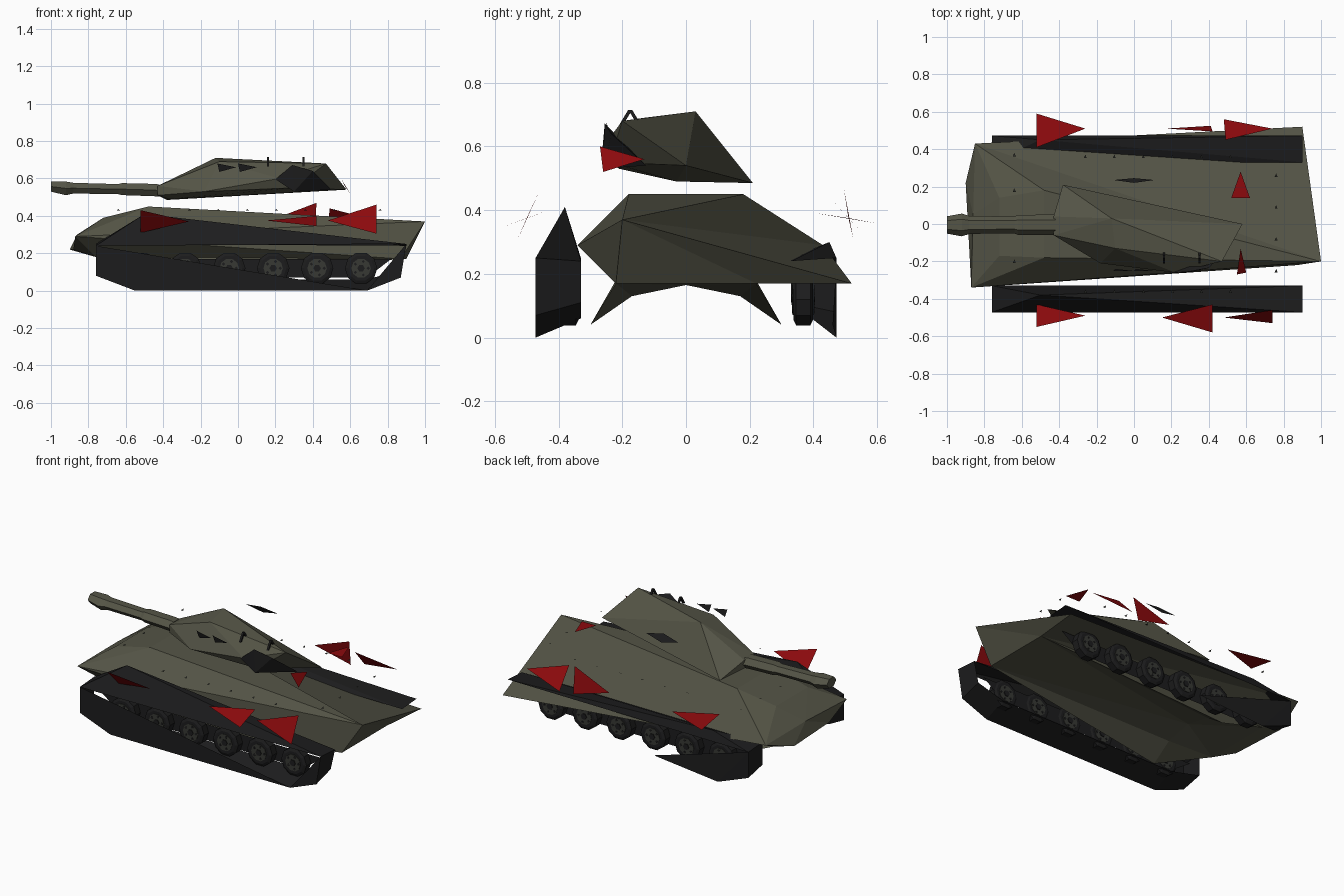
import bpy, bmesh, math

if "Cube" in bpy.data.objects:
    bpy.data.objects.remove(bpy.data.objects["Cube"])


def material(name, rgb):
    m = bpy.data.materials.new(name)
    m.diffuse_color = (*rgb, 1)
    m.use_nodes = True
    m.node_tree.nodes["Principled BSDF"].inputs["Base Color"].default_value = m.diffuse_color
    return m


OLIVE = material("olive armour", (0.090, 0.090, 0.062))
BLACK = material("track black", (0.012, 0.012, 0.0125))
GREY = material("hub grey", (0.038, 0.04, 0.034))
RED = material("marker red", (0.265, 0.003, 0.004))


def mesh_object(name, verts, faces, mat, normals=True):
    """Flat-shaded object from a few points; faces=None wraps a convex hull."""
    bm = bmesh.new()
    vs = [bm.verts.new(v) for v in verts]
    if faces is None:
        out = bmesh.ops.convex_hull(bm, input=vs)
        loose = [g for g in out["geom_interior"] if isinstance(g, bmesh.types.BMVert)]
        bmesh.ops.delete(bm, geom=loose, context="VERTS")
    else:
        for f in faces:
            bm.faces.new([vs[i] for i in f])
    if normals:
        bmesh.ops.recalc_face_normals(bm, faces=bm.faces[:])
    me = bpy.data.meshes.new(name)
    bm.to_mesh(me)
    bm.free()
    me.materials.append(mat)
    ob = bpy.data.objects.new(name, me)
    bpy.context.collection.objects.link(ob)
    return ob


def lathe(name, rings, sides, mat):
    """Rings are (centre, axis-1 radius vector, axis-2 radius vector)."""
    verts, faces = [], []
    for c, u, w in rings:
        for k in range(sides):
            a = 2 * math.pi * k / sides
            verts.append([c[i] + u[i] * math.cos(a) + w[i] * math.sin(a) for i in range(3)])
    for r in range(len(rings) - 1):
        for k in range(sides):
            n = (k + 1) % sides
            faces.append((r * sides + k, r * sides + n, (r + 1) * sides + n, (r + 1) * sides + k))
    faces.append(tuple(range(sides)))
    faces.append(tuple(range((len(rings) - 1) * sides, len(rings) * sides)))
    return mesh_object(name, verts, faces, mat)


# Hull: lopsided faceted body, undercut sides, lower flanges and a raised belly
hull = [(-.85, .43, .29), (-.87, -.34, .29), (-.48, .18, .45), (-.48, -.18, .45),
        (1, -.2, .37), (.9, .52, .17), (.87, -.22, .17), (.87, .22, .17),
        (-.4, -.3, .04), (-.4, .3, .04), (-.9, .22, .22), (-.88, -.15, .22),
        (-.76, -.22, .18), (-.76, .22, .18), (-.4, 0, .165), (-.86, .05, .30),
        (-.4, -.17, .13), (-.4, .17, .13), (-.72, .14, .39), (-.72, -.17, .39)]
mesh_object("hull", hull, [
    (0, 4, 5), (0, 2, 4), (2, 3, 4), (1, 4, 3),
    (0, 18, 2), (2, 18, 19, 3), (3, 19, 1), (0, 15, 18), (15, 19, 18), (15, 1, 19),
    (1, 12, 6), (1, 6, 4), (12, 8, 6), (4, 6, 7), (4, 7, 5),
    (0, 5, 7), (0, 7, 13), (13, 7, 9),
    (0, 10, 15), (15, 10, 11), (15, 11, 1), (0, 13, 10), (10, 13, 12, 11), (1, 11, 12),
    (12, 13, 14), (12, 14, 16), (12, 16, 8), (8, 16, 6), (16, 14, 6),
    (14, 7, 6), (13, 17, 14), (13, 9, 17), (9, 7, 17), (17, 7, 14)], OLIVE)

# Turret: floating faceted wedge with a blunt gun mount
mesh_object("turret", [
    (-.12, .03, .71), (.47, -.2, .68), (.58, 0, .54), (-.38, .21, .485),
    (-.43, .04, .56), (-.43, -.06, .56), (-.43, .04, .51), (-.43, -.06, .51), (-.37, -.03, .49),
    (-.18, -.21, .53), (.30, -.24, .55), (.22, -.26, .60), (-.1, -.13, .69)], None, OLIVE)

# Stowage block on the turret side
mesh_object("turret_stowage", [
    (.20, -.262, .595), (.29, -.255, .672), (.30, -.258, .53), (.40, -.235, .64),
    (.50, -.125, .54), (.30, -.2, .60)], None, BLACK)

# Gun barrel with muzzle and sleeve
profile = [(-1, .557, .032), (-.92, .547, .042), (-.88, .548, .033), (-.64, .543, .031),
           (-.62, .543, .037), (-.45, .538, .038), (-.42, .535, .038)]
lathe("gun_barrel", [((x, -.005, z), (0, 1.45 * r, 0), (0, 0, r)) for x, z, r in profile], 6, OLIVE)

# Track casings: closed tray on one side, open with a front plate on the other
for s, side, peak in ((-1, "near", (-.5, -.38, .41)), (1, "far", (-.5, .45, .30))):
    o, i = s * .472, s * .33
    v = [(-.76, o, .24), (-.76, i, .25), peak, (.9, o, .25), (.9, i, .24),
         (-.76, o, .08), (-.76, i, .11), (-.55, o, 0), (-.55, i, .06),
         (.69, o, 0), (.69, i, .06), (.87, o, .07), (.87, i, .11)]
    faces = [(0, 3, 2), (2, 3, 4), (2, 4, 1), (0, 2, 1), (0, 1, 6, 5), (0, 5, 7)]
    if s < 0:
        faces += [(3, 11, 12, 4), (3, 9, 11), (0, 7, 9),
                  (5, 6, 8, 7), (7, 8, 10, 9), (9, 10, 12, 11)]
    else:
        v.append((-.1, s * .46, .04))
        faces += [(0, 7, 13), (5, 6, 7)]
    mesh_object(side + "_track_casing", v, faces, BLACK)

    # Low wall behind the wheels
    w = s * .343
    mesh_object(side + "_wheel_backing", [(-.7, w, .17), (-.55, w, .07), (.69, w, .07), (.82, w, .17)],
                [(0, 1, 2, 3)], BLACK, False)

    # Road wheels: chamfered tyre, hub plate and bolts
    for n in range(6):
        x, z, y = .658 - .235 * n, .12, s * .368
        ring = lambda dy, r: ((x, y + dy, z), (r, 0, 0), (0, 0, r))
        lathe(side + "_road_wheel", [ring(-.03, .07), ring(-.022, .087),
                                     ring(.022, .087), ring(.03, .07)], 10, BLACK)
        lathe(side + "_wheel_hub", [ring(-.033, .052), ring(.033, .052)], 10, GREY)
        lathe(side + "_hub_cap", [ring(-.037, .02), ring(.037, .02)], 6, BLACK)
        for k in range(5):
            a = 2 * math.pi * k / 5
            bx, bz = x + .038 * math.cos(a), z + .038 * math.sin(a)
            lathe(side + "_wheel_bolt", [((bx, y + d, bz), (.009, 0, 0), (0, 0, .009))
                                         for d in (-.035, .035)], 4, BLACK)

# Red marker cards floating around the hull
cards = [((-.52, -.55, .43), (-.52, -.43, .31), (-.26, -.49, .37)),
         ((.42, -.58, .345), (.42, -.43, .40), (.15, -.50, .375)),
         ((.74, -.46, .46), (.74, -.53, .305), (.48, -.50, .375)),
         ((-.52, .59, .36), (-.52, .41, .39), (-.26, .51, .375)),
         ((.42, .495, .47), (.41, .525, .31), (.17, .51, .375)),
         ((.48, .56, .32), (.49, .45, .44), (.74, .51, .375)),
         ((.57, .28, .56), (.52, .14, .56), (.62, .14, .56)),
         ((.55, -.27, .60), (.60, -.26, .52), (.57, -.13, .56))]
for c in cards:
    mesh_object("marker_card", c, [(0, 1, 2)], RED, False)

# Dark sight plates beside the turret
for x in (-.11, 0):
    mesh_object("sight_plate", [(x, -.25, .68), (x + .01, -.24, .635), (x + .1, -.25, .66)],
                [(0, 1, 2)], BLACK, False)
mesh_object("side_plate", [(-.11, .235, .66), (0, .245, .635), (.11, .235, .66), (0, .22, .68)],
            [(0, 1, 2, 3)], BLACK, False)

# Lifting hooks: inverted V brackets on the turret roof
for x in (.16, .35):
    for y0, y1 in ((-.205, -.175), (-.145, -.175)):
        mesh_object("lifting_hook", [(x + d, y + e, z) for d in (-.006, .006) for y, z in
                                     ((y0, .665), (y1, .715)) for e in (-.006, .006)], None, BLACK)

# Small bolt plates floating above the deck edges
spots = [(-.26 + .155 * n, y) for n in range(6) for y in (-.36, .36)]
spots += [(.76, -.25 + .17 * n) for n in range(4)] + [(-.64, -.2 + .19 * n) for n in range(4)]
for x, y in spots:
    mesh_object("bolt_plate", [(x - .008, y - .008, .43), (x + .008, y - .008, .43),
                               (x, y + .01, .436)], [(0, 1, 2)], GREY, False)
